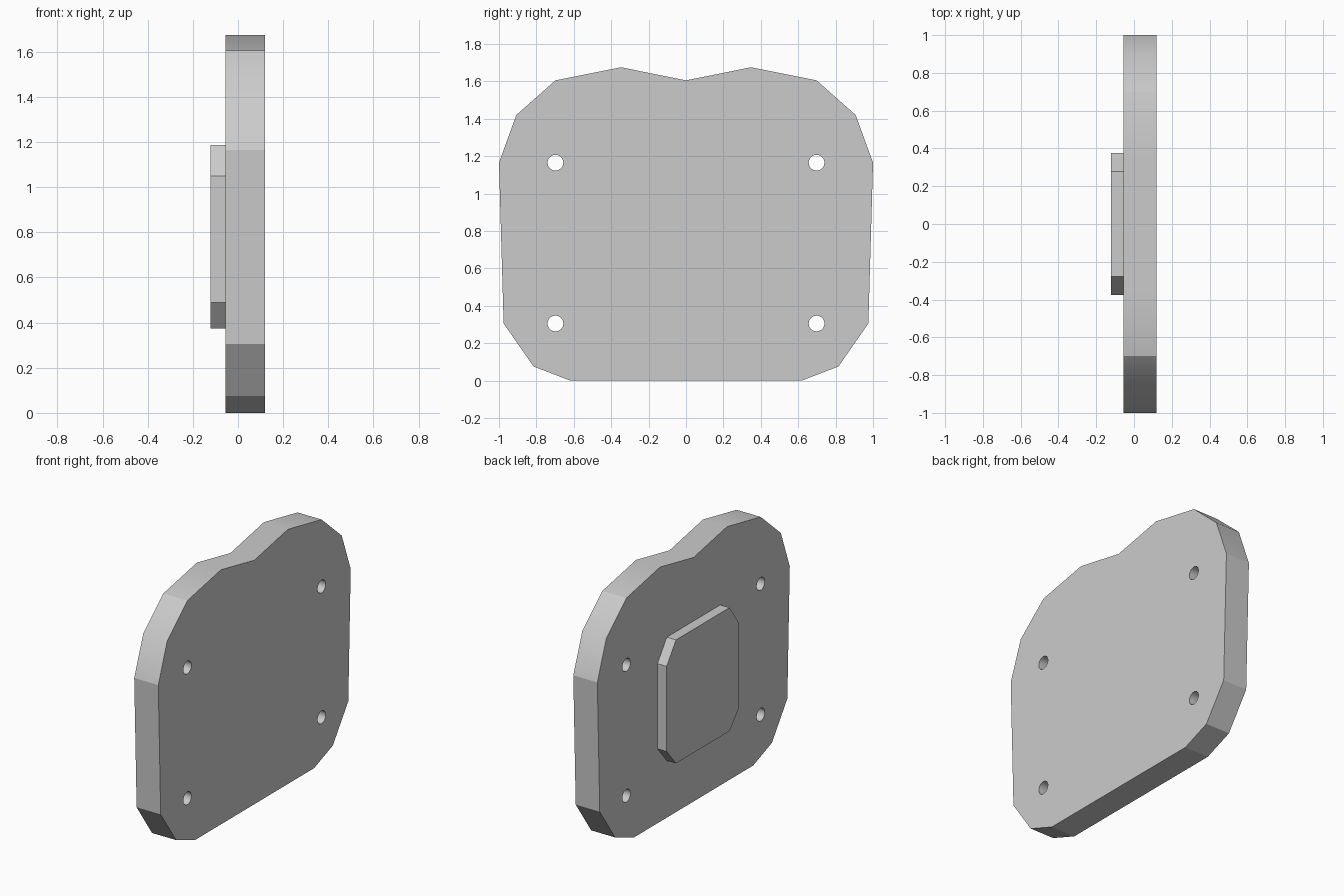
import bpy
import bmesh
from math import radians, pi

cube = bpy.data.objects.get("Cube")
if cube:
    bpy.data.objects.remove(cube, do_unlink=True)

grey = bpy.data.materials.new("light_grey")
grey.use_nodes = True
colour = (0.6, 0.6, 0.6, 1)
grey.diffuse_color = colour
grey.node_tree.nodes["Principled BSDF"].inputs["Base Color"].default_value = colour


def slab(name, half, x0, x1):
    """Mirror a half outline of (y, z) points and extrude it along x."""
    outline = half + [(-y, z) for y, z in reversed(half) if y > 0]
    bm = bmesh.new()
    face = bm.faces.new([bm.verts.new((x0, y, z)) for y, z in outline])
    side = bmesh.ops.extrude_face_region(bm, geom=[face])["geom"]
    verts = [v for v in side if isinstance(v, bmesh.types.BMVert)]
    bmesh.ops.translate(bm, verts=verts, vec=(x1 - x0, 0, 0))
    bmesh.ops.recalc_face_normals(bm, faces=bm.faces)
    mesh = bpy.data.meshes.new(name)
    bm.to_mesh(mesh)
    bm.free()
    mesh.materials.append(grey)
    obj = bpy.data.objects.new(name, mesh)
    bpy.context.collection.objects.link(obj)
    return obj


# Main panel with a scalloped top edge
panel = slab("panel", [(0.62, 0), (0.815, 0.075), (0.975, 0.305), (1, 1.165),
                       (0.907, 1.42), (0.698, 1.605), (0.348, 1.675), (0, 1.605)],
             -0.055, 0.12)

# Raised pad with cut corners
slab("raised_pad", [(0.278, 0.375), (0.375, 0.49), (0.375, 1.05), (0.278, 1.187)],
     -0.122, -0.055)

# Four through holes for screws
for y in (-0.698, 0.698):
    for z in (0.305, 1.165):
        bpy.ops.mesh.primitive_cylinder_add(vertices=32, radius=0.042, depth=1,
                                            location=(0, y, z), rotation=(0, pi / 2, 0))
        cutter = bpy.context.object
        cutter.name = "hole_cutter"
        cutter.hide_render = True
        cutter.data.materials.append(grey)
        cut = panel.modifiers.new("hole", "BOOLEAN")
        cut.operation = "DIFFERENCE"
        cut.solver = "EXACT"
        cut.object = cutter
        bpy.context.view_layer.objects.active = panel
        bpy.ops.object.modifier_apply(modifier=cut.name)
        bpy.data.objects.remove(cutter, do_unlink=True)

# Smooth the scallops and hole walls, keep the other edges crisp
bm = bmesh.new()
bm.from_mesh(panel.data)
for face in bm.faces:
    face.smooth = True
for edge in bm.edges:
    middle = (edge.verts[0].co + edge.verts[1].co) / 2
    in_hole = abs(middle.y) < 0.8 and 0.2 < middle.z < 1.3
    edge.smooth = (in_hole or middle.z > 1.3) and edge.calc_face_angle(pi) < radians(30)
bm.to_mesh(panel.data)
bm.free()
